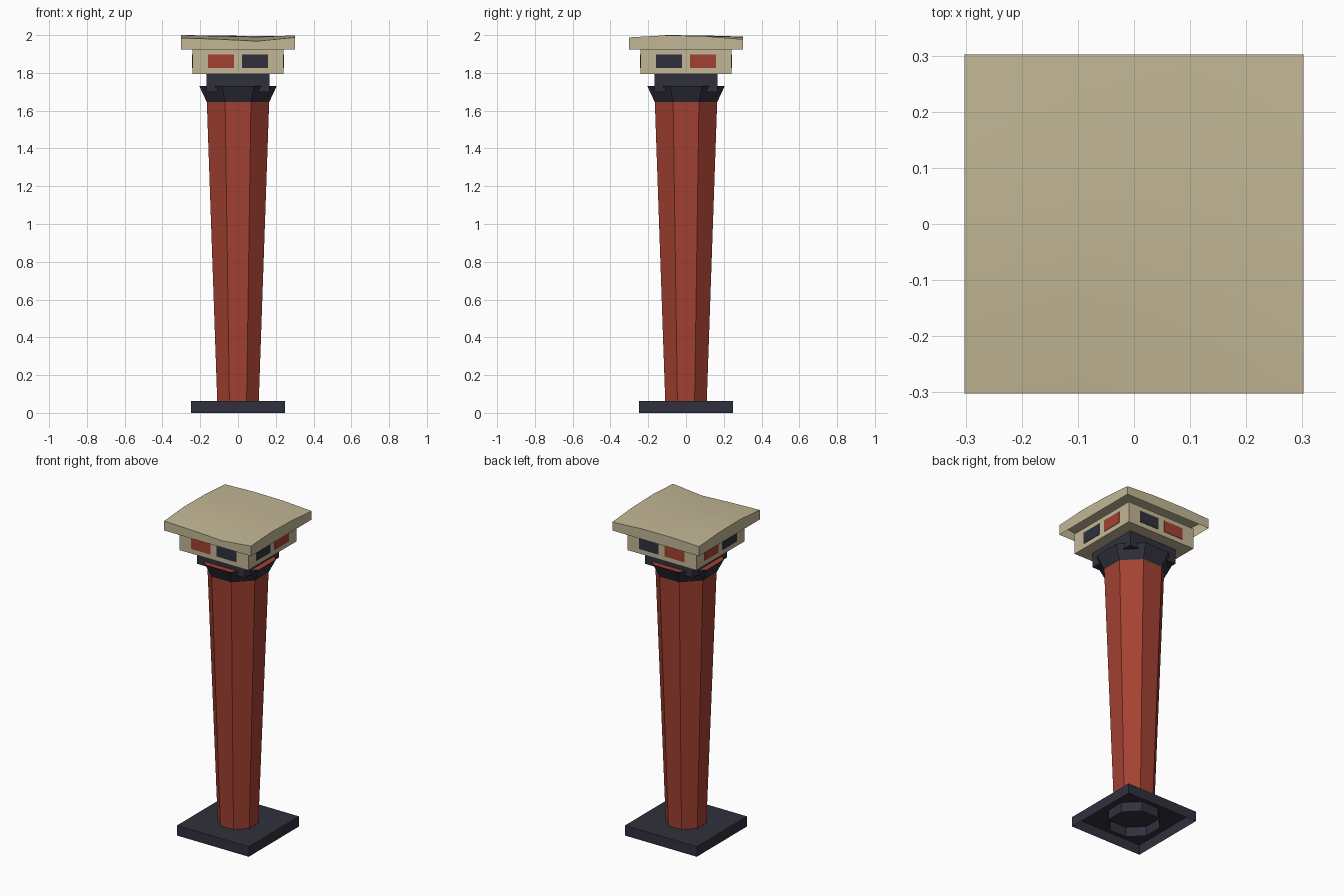
import bpy, bmesh
from math import pi, cos, sin
from mathutils import Matrix

cube = bpy.data.objects.get("Cube")
if cube:
    bpy.data.objects.remove(cube, do_unlink=True)


def material(name, color):
    m = bpy.data.materials.new(name)
    m.use_nodes = True
    m.diffuse_color = color + (1,)
    m.node_tree.nodes["Principled BSDF"].inputs["Base Color"].default_value = color + (1,)
    return m


RED = material("brick_red", (0.37, 0.053, 0.031))
BEIGE = material("sandy_beige", (0.54, 0.47, 0.30))
DARK = material("dark_slate", (0.03, 0.03, 0.046))


def finish(bm, name, mat):
    mesh = bpy.data.meshes.new(name)
    bm.to_mesh(mesh)
    bm.free()
    mesh.materials.append(mat)
    ob = bpy.data.objects.new(name, mesh)
    bpy.context.collection.objects.link(ob)
    return ob


def box(name, mat, half_x, half_y, z0, z1, center=(0, 0), open_bottom=False):
    bm = bmesh.new()
    place = (Matrix.Translation((center[0], center[1], (z0 + z1) / 2))
             @ Matrix.Diagonal((2 * half_x, 2 * half_y, z1 - z0, 1)))
    bmesh.ops.create_cube(bm, size=1, matrix=place)
    if open_bottom:
        low = [f for f in bm.faces if f.normal.z < -0.9]
        bmesh.ops.delete(bm, geom=low, context='FACES_ONLY')
    return finish(bm, name, mat)


def octagon(name, mat, profile, cap=False):
    """Stack of eight-sided rings with flat sides to the front: (apothem, z)."""
    bm = bmesh.new()
    rings = []
    for a, z in profile:
        r = a / cos(pi / 8)
        angles = [pi / 8 + i * pi / 4 for i in range(8)]
        rings.append([bm.verts.new((r * cos(t), r * sin(t), z)) for t in angles])
    for lo, hi in zip(rings, rings[1:]):
        for i in range(8):
            j = (i + 1) % 8
            bm.faces.new((lo[i], lo[j], hi[j], hi[i]))
    if cap:
        bm.faces.new(rings[-1])
    return finish(bm, name, mat)


# Foot: hollow square plinth with an eight-sided socket inside
box("base_plinth", DARK, 0.25, 0.25, 0, 0.063, open_bottom=True)
octagon("base_socket", DARK, [(0.142, 0), (0.142, 0.062)])

# Tapered shaft, flared collar and its filling
octagon("column_shaft", RED, [(0.11, 0.063), (0.165, 1.645)])
octagon("column_collar", DARK, [(0.165, 1.645), (0.205, 1.73)])
octagon("collar_filling", RED, [(0.165, 1.646), (0.203, 1.728)], cap=True)
box("neck_block", DARK, 0.167, 0.167, 1.70, 1.795)

# Cabin with a pair of panels on every side
W = 0.24
box("cabin", BEIGE, W, W, 1.795, 1.926)
for offset, mat, label in ((-0.09, RED, "red"), (0.09, DARK, "dark")):
    for side, tag in ((-1, "low"), (1, "high")):
        box(f"{label}_panel_y_{tag}", mat, 0.068, 0.003, 1.825, 1.897, (offset, side * W))
        box(f"{label}_panel_x_{tag}", mat, 0.003, 0.068, 1.825, 1.897, (side * W, -offset))

# Roof slab, open below, with a gently warped top
HEIGHTS = ((1.985, 1.978, 1.968, 1.988),
           (2.0, 1.995, 1.99, 1.999),
           (1.998, 1.998, 1.995, 1.994),
           (1.985, 1.992, 1.99, 1.978))
bm = bmesh.new()
grid = [[bm.verts.new((-0.302 + 0.2013 * i, -0.302 + 0.2013 * j, z))
         for i, z in enumerate(row)] for j, row in enumerate(HEIGHTS)]
for j in range(3):
    for i in range(3):
        bm.faces.new((grid[j][i], grid[j][i + 1], grid[j + 1][i + 1], grid[j + 1][i]))
rim = [e for e in bm.edges if e.is_boundary]
skirt = bmesh.ops.extrude_edge_only(bm, edges=rim)["geom"]
for v in skirt:
    if isinstance(v, bmesh.types.BMVert):
        v.co.z = 1.925
bmesh.ops.recalc_face_normals(bm, faces=bm.faces)
if max(bm.faces, key=lambda f: f.calc_center_median().z).normal.z < 0:
    bmesh.ops.reverse_faces(bm, faces=bm.faces)
roof = finish(bm, "roof", BEIGE)
bpy.context.view_layer.objects.active = roof
roof.select_set(True)
bpy.ops.object.shade_smooth_by_angle(angle=pi / 6)
